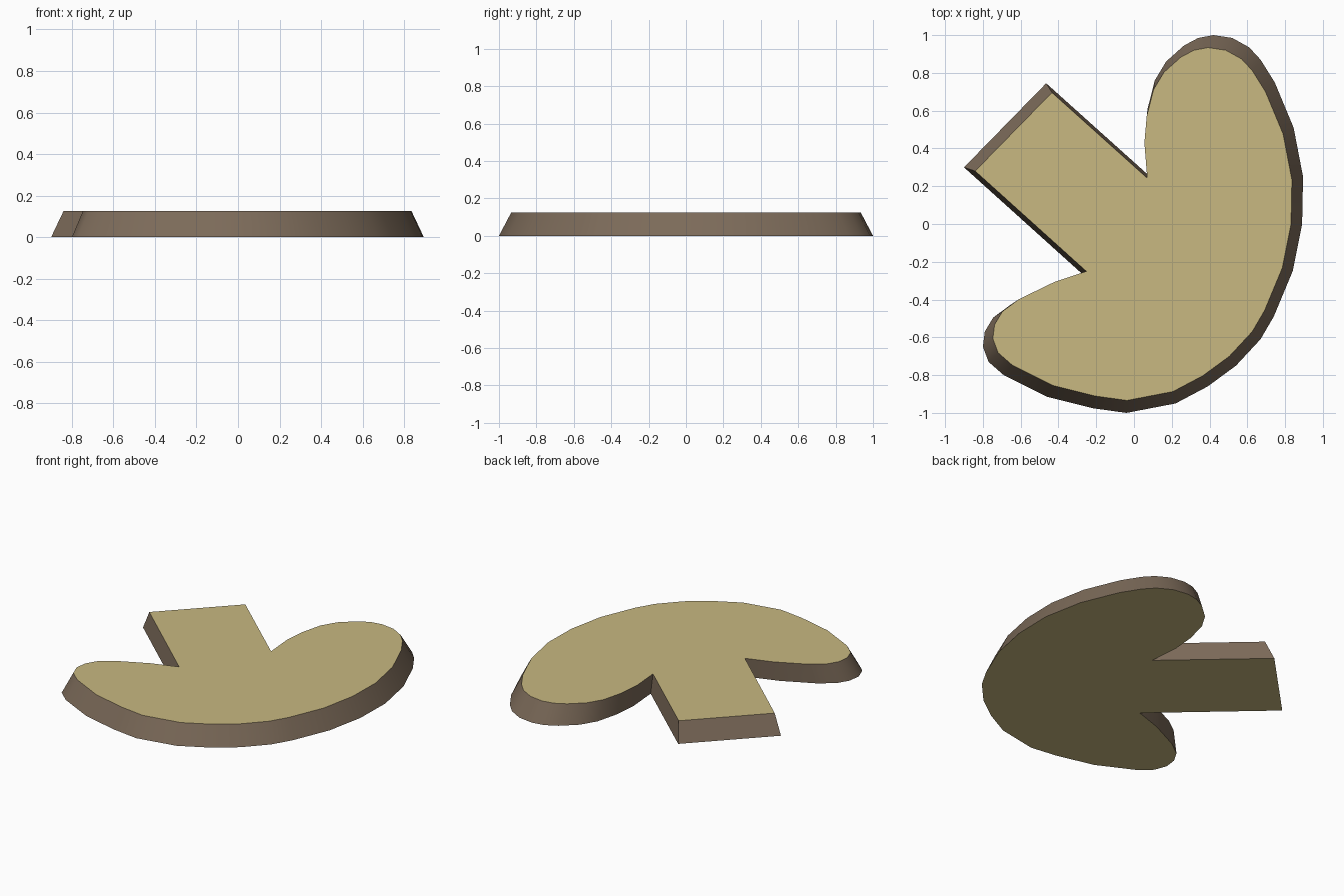
import bpy, bmesh, math

if "Cube" in bpy.data.objects:
    bpy.data.objects.remove(bpy.data.objects["Cube"])

HEIGHT = 0.125
TAPER = 0.934

# Base outline: square stem, rounded upper lobe, broad curve, lower lobe
OUTLINE = [
    (-0.27, -0.268), (-0.90, 0.30), (-0.465, 0.745), (0.075, 0.26),
    (0.059, 0.46), (0.072, 0.61), (0.11, 0.76), (0.17, 0.86), (0.265, 0.945),
    (0.34, 0.985), (0.42, 1.0), (0.52, 0.985), (0.61, 0.935), (0.67, 0.87),
    (0.745, 0.75), (0.845, 0.51), (0.895, 0.25), (0.89, 0.0), (0.84, -0.25),
    (0.74, -0.49), (0.67, -0.61), (0.54, -0.75), (0.39, -0.86), (0.22, -0.95),
    (-0.04, -1.0), (-0.22, -0.975), (-0.46, -0.915), (-0.69, -0.80),
    (-0.77, -0.73), (-0.80, -0.65), (-0.79, -0.57), (-0.745, -0.495),
    (-0.65, -0.425), (-0.45, -0.328),
]


def material(name, color):
    mat = bpy.data.materials.new(name)
    mat.diffuse_color = (*color, 1)
    mat.use_nodes = True
    mat.node_tree.nodes["Principled BSDF"].inputs["Base Color"].default_value = mat.diffuse_color
    return mat


# Tapered plate: caps in tan, sloping rim in brown
bm = bmesh.new()
low = [bm.verts.new((x, y, 0)) for x, y in OUTLINE]
high = [bm.verts.new((x * TAPER, y * TAPER, HEIGHT)) for x, y in OUTLINE]
bm.faces.new(low)
bm.faces.new(high)
for i in range(len(low)):
    j = (i + 1) % len(low)
    rim = bm.faces.new((low[i], low[j], high[j], high[i]))
    rim.material_index = 1
bmesh.ops.recalc_face_normals(bm, faces=bm.faces)

mesh = bpy.data.meshes.new("lobed_plate")
bm.to_mesh(mesh)
bm.free()
mesh.materials.append(material("tan_face", (0.58, 0.48, 0.22)))
mesh.materials.append(material("brown_rim", (0.20, 0.145, 0.10)))
plate = bpy.data.objects.new("lobed_plate", mesh)
bpy.context.collection.objects.link(plate)

# Smooth the curved rim, keep cap edges and stem corners sharp
bpy.context.view_layer.objects.active = plate
plate.select_set(True)
bpy.ops.object.shade_smooth_by_angle(angle=math.radians(30))
